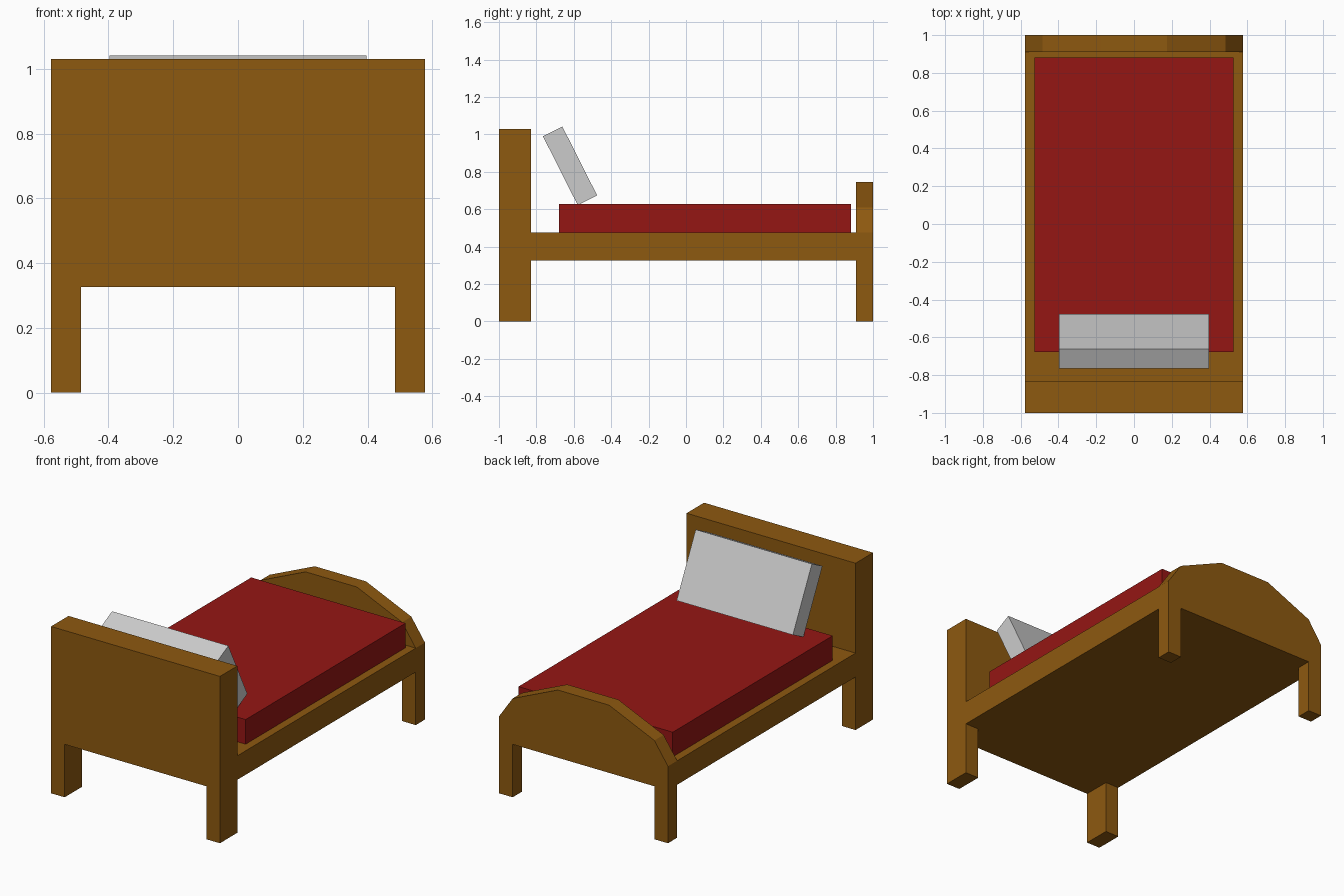
import bpy, bmesh
from math import radians

if "Cube" in bpy.data.objects:
    bpy.data.objects.remove(bpy.data.objects["Cube"])


def material(name, rgb):
    m = bpy.data.materials.new(name)
    m.diffuse_color = (*rgb, 1)
    m.use_nodes = True
    m.node_tree.nodes["Principled BSDF"].inputs["Base Color"].default_value = m.diffuse_color
    return m


def finish(name, bm, mat=None):
    bmesh.ops.recalc_face_normals(bm, faces=bm.faces)
    mesh = bpy.data.meshes.new(name)
    bm.to_mesh(mesh)
    bm.free()
    ob = bpy.data.objects.new(name, mesh)
    bpy.context.collection.objects.link(ob)
    if mat:
        mesh.materials.append(mat)
    return ob


def box(name, size, centre, mat=None, tilt=0):
    bm = bmesh.new()
    bmesh.ops.create_cube(bm, size=1)
    bmesh.ops.scale(bm, vec=size, verts=bm.verts)
    ob = finish(name, bm, mat)
    ob.location = centre
    ob.rotation_euler.x = radians(tilt)
    return ob


def end_board(name, half, y0, y1, mat):
    """Extrude a mirrored half outline (x, z) from y0 to y1."""
    outline = half + [(-x, z) for x, z in reversed(half)]
    bm = bmesh.new()
    face = bm.faces.new([bm.verts.new((x, y0, z)) for x, z in outline])
    geom = bmesh.ops.extrude_face_region(bm, geom=[face])["geom"]
    moved = [v for v in geom if isinstance(v, bmesh.types.BMVert)]
    bmesh.ops.translate(bm, vec=(0, y1 - y0, 0), verts=moved)
    return finish(name, bm, mat)


wood = material("wood", (0.27, 0.10, 0.005))
red = material("red_fabric", (0.30, 0.008, 0.007))

W, LEG, UNDER, TOP = 0.577, 0.484, 0.327, 0.475
HEAD, FOOT = -0.83, 0.91

# End boards with their legs
legs = [(LEG, UNDER), (LEG, 0), (W, 0)]
end_board("headboard", legs + [(W, 1.03)], -1, HEAD, wood)
end_board("footboard", legs + [(W, TOP), (LEG, 0.61), (0.175, 0.745)], FOOT, 1, wood)

# Bed base between the boards
box("bed_base", (2 * W, FOOT - HEAD, TOP - UNDER),
    (0, (HEAD + FOOT) / 2, (TOP + UNDER) / 2), wood)

# Mattress
box("mattress", (1.054, 1.56, 0.152), (0, 0.102, 0.551), red)

# Pillow leaning towards the headboard
box("pillow", (0.794, 0.116, 0.412), (0, -0.62, 0.832), tilt=26.8)
